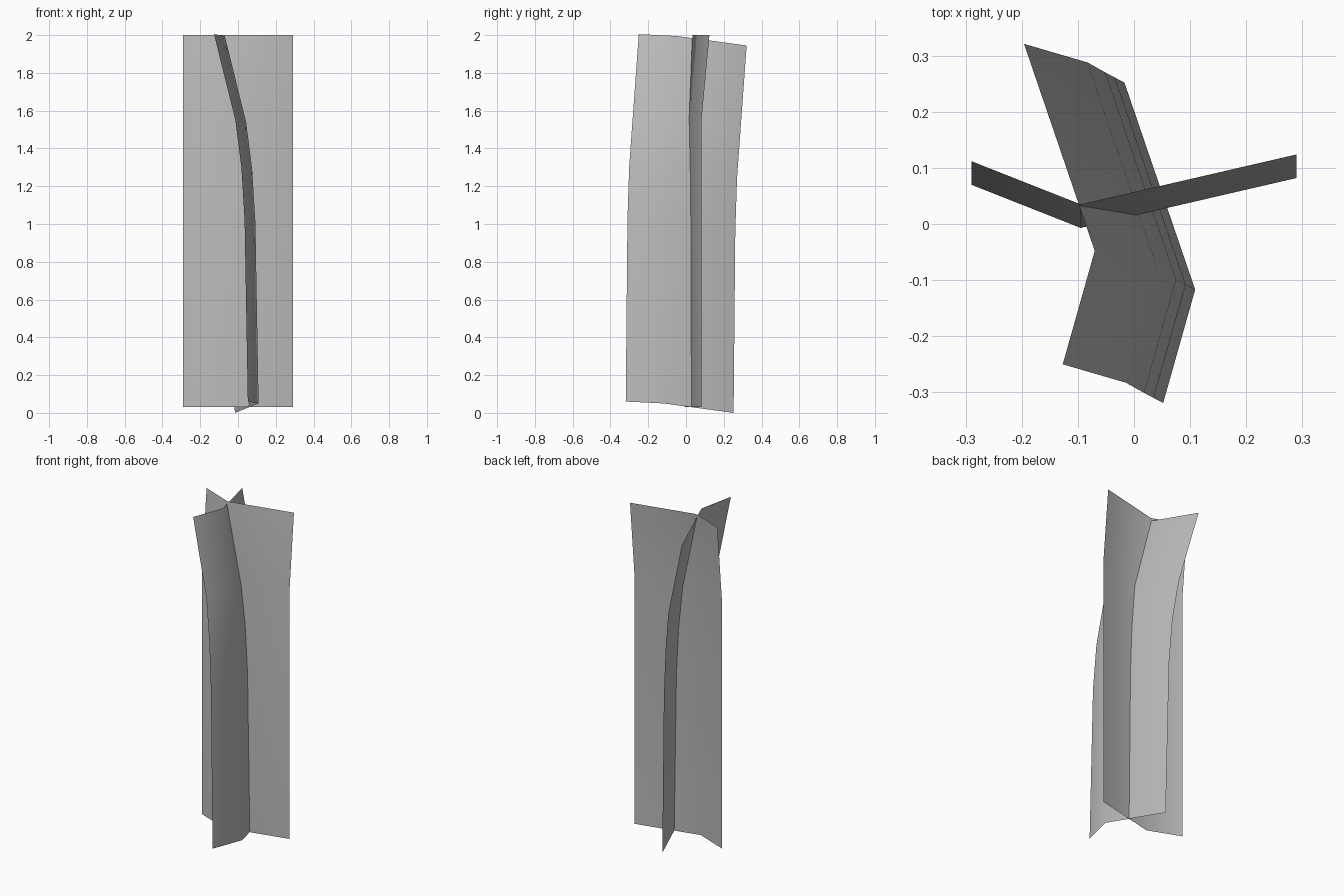
import bpy

default = bpy.data.objects.get("Cube")
if default:
    bpy.data.objects.remove(default, do_unlink=True)

grey = bpy.data.materials.new("soft grey")
grey.use_nodes = True
grey.diffuse_color = (0.5, 0.5, 0.5, 1)
grey.node_tree.nodes["Principled BSDF"].inputs["Base Color"].default_value = (0.5, 0.5, 0.5, 1)


def folded_sheet(name, section, rows):
    """Sweep a creased section (x, y, z) through row offsets (dx, dy, z)."""
    verts = [(x + dx, y + dy, z + h) for dx, dy, h in rows for x, y, z in section]
    n = len(section)
    faces = [(r * n + i, r * n + i + 1, r * n + n + i + 1, r * n + n + i)
             for r in range(len(rows) - 1) for i in range(n - 1)]
    mesh = bpy.data.meshes.new(name)
    mesh.from_pydata(verts, [], faces)
    mesh.materials.append(grey)
    for face in mesh.polygons:
        face.use_smooth = True
    obj = bpy.data.objects.new(name, mesh)
    bpy.context.collection.objects.link(obj)
    return obj


# Wide leaf sheet, creased off centre and leaning back at the top
folded_sheet(
    "wide_leaf",
    [(-0.29, 0.07, 0), (-0.095, -0.007, 0), (0.29, 0.082, 0)],
    [(0, 0, 0.03), (0, 0, 1.55), (0, 0.042, 2.0)])

# Crossing leaf sheet, running front to back and curving to the right
folded_sheet(
    "crossing_leaf",
    [(0.052, -0.319, 0.06), (0.109, -0.117, 0.05), (-0.017, 0.252, 0)],
    [(0, 0, 0), (-0.017, 0.009, 0.96), (-0.034, 0.018, 1.24),
     (-0.066, 0.036, 1.49), (-0.179, 0.069, 1.945)])
